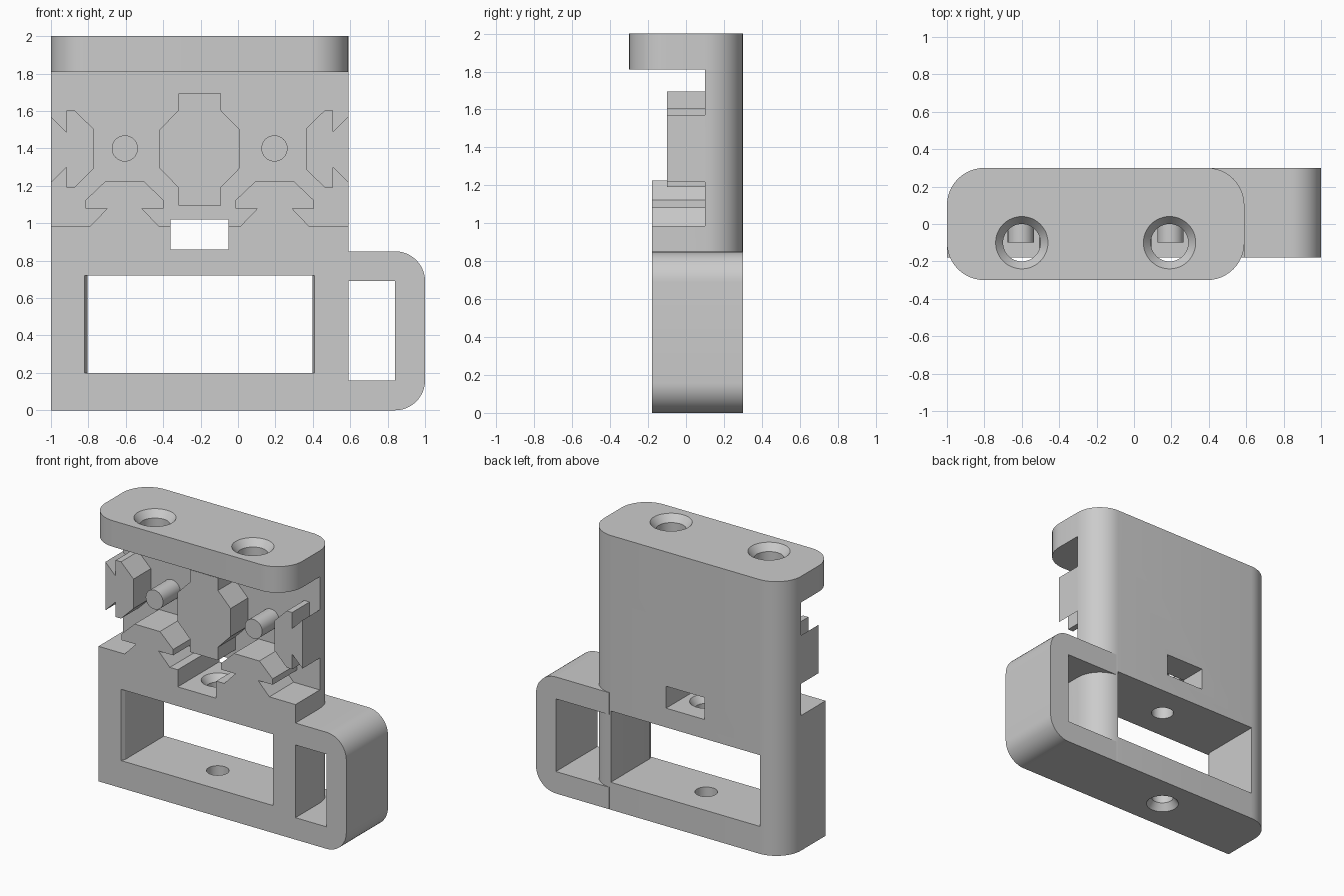
import bpy, bmesh
from math import sin, cos, pi, radians
from mathutils import Vector

if "Cube" in bpy.data.objects:
    bpy.data.objects.remove(bpy.data.objects["Cube"], do_unlink=True)

grey = bpy.data.materials.new("plain grey")
grey.use_nodes = True
grey.diffuse_color = (0.6, 0.6, 0.6, 1)
grey.node_tree.nodes["Principled BSDF"].inputs["Base Color"].default_value = (0.6, 0.6, 0.6, 1)

LEFT, RIGHT, BACK, FRONT = -1.0, 0.59, 0.3, -0.18
MID = (LEFT + RIGHT) / 2
TOP, CAP, SHELF, PLATE = 2.0, 1.81, 0.985, 0.1
R = 0.2


def finish(name, bm):
    bmesh.ops.recalc_face_normals(bm, faces=bm.faces)
    mesh = bpy.data.meshes.new(name)
    bm.to_mesh(mesh)
    bm.free()
    mesh.materials.append(grey)
    ob = bpy.data.objects.new(name, mesh)
    bpy.context.collection.objects.link(ob)
    return ob


def prism(name, pts, axis, a, b):
    """Extrude an outline along z (xy points) or along y (xz points)."""
    bm = bmesh.new()
    place = (lambda p: (p[0], p[1], a)) if axis == "z" else (lambda p: (p[0], a, p[1]))
    face = bm.faces.new([bm.verts.new(place(p)) for p in pts])
    out = bmesh.ops.extrude_face_region(bm, geom=[face])
    move = Vector((0, 0, b - a)) if axis == "z" else Vector((0, b - a, 0))
    bmesh.ops.translate(bm, vec=move, verts=[v for v in out["geom"] if isinstance(v, bmesh.types.BMVert)])
    return finish(name, bm)


def box(name, x0, x1, y0, y1, z0, z1):
    return prism(name, [(x0, y0), (x1, y0), (x1, y1), (x0, y1)], "z", z0, z1)


def turned(name, x, y, rings, n=48):
    """Round cutter on a vertical axis from (radius, height) rings."""
    bm = bmesh.new()
    loops = [[bm.verts.new((x + r * cos(2 * pi * i / n), y + r * sin(2 * pi * i / n), z))
              for i in range(n)] for r, z in rings]
    for lo, hi in zip(loops, loops[1:]):
        for i in range(n):
            j = (i + 1) % n
            bm.faces.new((lo[i], lo[j], hi[j], hi[i]))
    bm.faces.new(loops[0])
    bm.faces.new(loops[-1])
    return finish(name, bm)


def arc(cx, cy, r, start, n=12):
    """Quarter turn, counter-clockwise from a start angle in degrees."""
    return [(cx + r * cos(radians(start + 90 * i / n)), cy + r * sin(radians(start + 90 * i / n)))
            for i in range(n + 1)]


def cut(ob, cutter):
    mod = ob.modifiers.new("cut", "BOOLEAN")
    mod.operation, mod.solver, mod.object = "DIFFERENCE", "EXACT", cutter
    bpy.context.view_layer.objects.active = ob
    bpy.ops.object.modifier_apply(modifier=mod.name)
    bpy.data.objects.remove(cutter, do_unlink=True)


def flip(pts):
    return [(2 * MID - x, z) for x, z in reversed(pts)]


# Main body: rounded back corners, square front, stepped back above the shelf
back_arcs = arc(RIGHT - R, BACK - R, R, 0) + arc(LEFT + R, BACK - R, R, 90)
body = prism("main_body", [(LEFT, FRONT), (RIGHT, FRONT)] + back_arcs, "z", 0, CAP)
cut(body, box("step", -2, 2, -1, PLATE, SHELF, 3))

# Large window with eased front edges, and the small nut pocket
window = [(-0.82, -0.3), (0.41, -0.3), (0.41, FRONT), (0.397, FRONT + 0.03), (0.397, 0.5),
          (-0.805, 0.5), (-0.805, FRONT + 0.03), (-0.82, FRONT)]
cut(body, prism("window", window, "z", 0.2, 0.72))
cut(body, box("pocket", -0.36, -0.05, -1, 1, 0.86, 1.02))

# Countersunk screw holes through the floor and the middle beam
cut(body, turned("floor_hole", MID, 0.06, [(0.12, -0.01), (0.11, 0), (0.075, 0.05), (0.075, 0.3)]))
cut(body, turned("beam_hole", MID, 0.06, [(0.075, 0.6), (0.075, 0.81), (0.11, 0.86), (0.117, 0.87)]))

# Overhanging cap with two countersunk holes
front_arcs = arc(LEFT + R, -0.3 + R, R, 180) + arc(RIGHT - R, -0.3 + R, R, 270)
cap = prism("top_cap", front_arcs + back_arcs, "z", CAP, TOP)
for x in (MID - 0.395, MID + 0.395):
    cut(cap, turned("cap_hole", x, -0.1, [(0.1, 1.7), (0.1, 1.95), (0.14, TOP), (0.148, 2.01)]))

# Side loop
loop_pts = ([(0.41, 0)] + arc(0.84, 0.16, 0.16, 270) + arc(0.84, 0.69, 0.16, 0)
            + [(0.41, 0.85), (0.41, 0.69), (0.84, 0.69), (0.84, 0.16), (0.41, 0.16)])
loop = prism("side_loop", loop_pts, "y", FRONT, BACK)

# Central rail key
half_key = [(-0.318, 1.695), (-0.318, 1.604), (-0.42, 1.5), (-0.42, 1.295), (-0.318, 1.19), (-0.318, 1.095)]
parts = [body, cap, loop]
parts.append(prism("centre_key", half_key + flip(half_key), "y", -0.1, PLATE))

# Notched half keys at both sides
side_key = [(LEFT, 1.57), (-0.917, 1.487), (-0.917, 1.604), (-0.874, 1.604), (-0.773, 1.505),
            (-0.773, 1.29), (-0.874, 1.19), (-0.917, 1.19), (-0.917, 1.3), (LEFT, 1.217)]

# Slot keys standing on the shelf
slot_key = [(-0.789, SHELF), (-0.698, 1.08), (-0.8155, 1.08), (-0.8155, 1.123), (-0.7085, 1.225),
            (-0.504, 1.225), (-0.397, 1.123), (-0.397, 1.08), (-0.515, 1.08), (-0.424, SHELF)]

# Locating pins
pin = [(MID - 0.4 + 0.07 * cos(2 * pi * i / 32), 1.4 + 0.07 * sin(2 * pi * i / 32)) for i in range(32)]

for name, pts, front in (("side_key", side_key, -0.1), ("slot_key", slot_key, FRONT), ("pin", pin, -0.1)):
    parts.append(prism("right_" + name, pts, "y", front, PLATE))
    parts.append(prism("left_" + name, flip(pts), "y", front, PLATE))

# Smooth the curved walls, keep the edges crisp
bpy.ops.object.select_all(action="DESELECT")
for ob in parts:
    ob.select_set(True)
bpy.context.view_layer.objects.active = body
bpy.ops.object.shade_smooth_by_angle(angle=radians(25))
